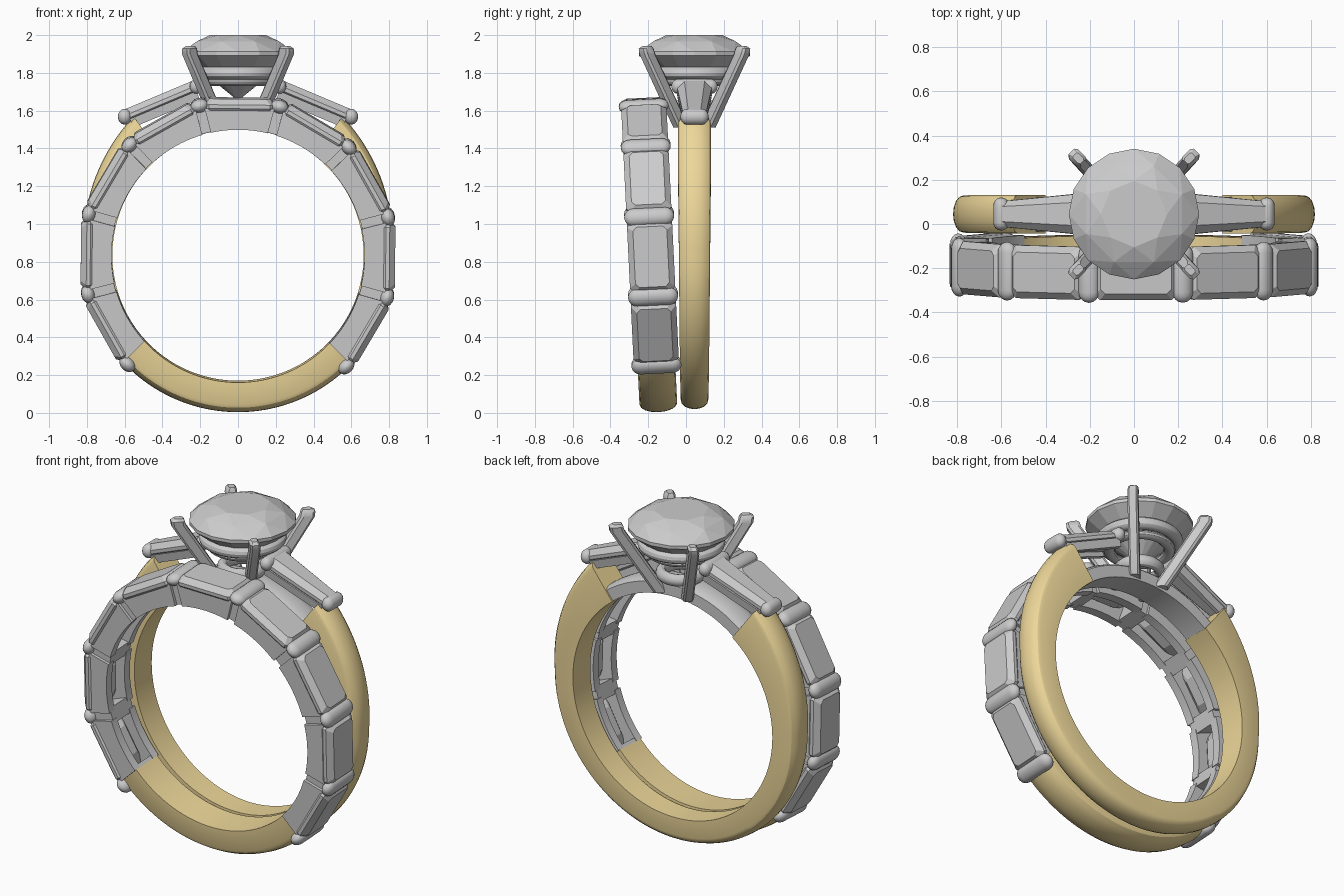
import bpy, bmesh
from math import sin, cos, pi, radians
from mathutils import Vector, Matrix

if "Cube" in bpy.data.objects:
    bpy.data.objects.remove(bpy.data.objects["Cube"])

gold = bpy.data.materials.new("gold")
gold.diffuse_color = (0.85, 0.68, 0.32, 1)
gold.use_nodes = True
gold.node_tree.nodes["Principled BSDF"].inputs["Base Color"].default_value = gold.diffuse_color


def finish(name, bm, place=None, mat=None, smooth=True):
    bmesh.ops.recalc_face_normals(bm, faces=bm.faces)
    me = bpy.data.meshes.new(name)
    bm.to_mesh(me)
    bm.free()
    ob = bpy.data.objects.new(name, me)
    bpy.context.collection.objects.link(ob)
    if place:
        me.transform(place)
    if mat:
        me.materials.append(mat)
    if smooth:
        bpy.ops.object.select_all(action='DESELECT')
        ob.select_set(True)
        bpy.context.view_layer.objects.active = ob
        bpy.ops.object.shade_smooth_by_angle(angle=radians(30))
    return ob


def loft(bm, sections, closed=False):
    rows = [[bm.verts.new(p) for p in s] for s in sections]
    n = len(rows[0])
    pairs = list(zip(rows, rows[1:])) + ([(rows[-1], rows[0])] if closed else [])
    for a, b in pairs:
        for i in range(n):
            j = (i + 1) % n
            bm.faces.new((a[i], a[j], b[j], b[i]))
    if not closed:
        bm.faces.new(rows[0])
        bm.faces.new(rows[-1])


def on_ring(r, a, y):
    return Vector((r * sin(a), y, r * cos(a)))


def band(name, place, a0, a1, ri, ro, half, dome=0.045, mat=None, steps=72):
    """Domed band; ro and half are functions of the angle from the top."""
    bm = bmesh.new()
    secs = []
    for k in range(steps + 1):
        a = radians(a0 + (a1 - a0) * k / steps)
        h, o = half(a), ro(a)
        sec = [on_ring(ri, a, -h), on_ring(ri, a, h)]
        sec += [on_ring(o - dome + dome * sin(t * pi / 8), a, h * cos(t * pi / 8)) for t in range(9)]
        secs.append(sec)
    loft(bm, secs)
    return finish(name, bm, place, mat)


def bar(name, place, length, rx, rz):
    """Rounded bar lying along y."""
    bm = bmesh.new()
    secs = []
    for s in (-1, 1):
        for k in range(5):
            t = (k + 0.15) / 4.15 * pi / 2
            t = t if s < 0 else pi / 2 - (4 - (4 - k)) / 4.15 * pi / 2
            y = s * (length / 2 - rx + rx * cos(t))
            secs.append([(rx * sin(t) * cos(u * pi / 8), y, rz * sin(t) * sin(u * pi / 8)) for u in range(16)])
    loft(bm, secs)
    return finish(name, bm, place)


def oct_rect(hx, hy, z, c):
    return [(hx - c, hy, z), (hx, hy - c, z), (hx, c - hy, z), (hx - c, -hy, z),
            (c - hx, -hy, z), (-hx, c - hy, z), (-hx, hy - c, z), (c - hx, hy, z)]


# ---- wedding ring: nine step-cut stones on a tilted band
ring_b = (Matrix.Translation((0, -0.185, 0.835)) @ Matrix.Rotation(radians(2.8), 4, 'X')
          @ Matrix.Rotation(radians(0.6), 4, 'Y'))
band("wedding_band", ring_b, 133, 227, 0.67, lambda a: 0.832, lambda a: 0.1, mat=gold)

for k in range(-4, 5):
    m = ring_b @ Matrix.Rotation(radians(30 * k), 4, 'Y')
    bm = bmesh.new()
    loft(bm, [oct_rect(0.08, 0.03, 0.705, 0.01), oct_rect(0.18, 0.112, 0.772, 0.02),
              oct_rect(0.187, 0.12, 0.782, 0.025), oct_rect(0.187, 0.12, 0.802, 0.025),
              oct_rect(0.16, 0.09, 0.832, 0.02)])
    finish("wedding_stone", bm, m, smooth=False)
    # gallery rails either side of the window
    bm = bmesh.new()
    for s in (-1, 1):
        prof = [on_ring(0.67, radians(-13 + 26 * i / 10), 0) for i in range(11)]
        prof += [Vector((0.185, 0, 0.782)), Vector((-0.185, 0, 0.782))]
        loft(bm, [[p + Vector((0, s * y, 0)) for p in prof] for y in (0.06, 0.112)])
    finish("wedding_gallery", bm, m)

for k in range(-5, 5):
    m = ring_b @ Matrix.Rotation(radians(30 * k + 15), 4, 'Y')
    bar("wedding_prong_bar", m @ Matrix.Translation((0, 0, 0.82)), 0.265, 0.048, 0.036)
    bm = bmesh.new()
    loft(bm, [[(x, y, z) for x, y in ((-w, -.095), (w, -.095), (w, .095), (-w, .095))]
              for z, w in ((0.673, 0.045), (0.81, 0.03))])
    finish("wedding_post", bm, m)

# ---- engagement ring: gold shank thickening to the shoulders
CY = 0.045
ring_a = Matrix.Translation((0, CY, 0.835))


def shank_r(a):
    d = abs(pi - a)          # 0 at the bottom
    t = max(0, (d - pi / 2) / radians(53))
    return 0.815 + 0.06 * t + 0.045 * t * t


band("engagement_shank", ring_a, 37, 323, 0.665, shank_r,
     lambda a: 0.072 + 0.015 * min(1, abs(pi - a) / 2.2), mat=gold, steps=96)
band("head_gallery", ring_a, -39, 39, 0.667, lambda a: 0.755, lambda a: 0.078, dome=0.02, steps=32)

# tapered side stones, their rails and end bars
for s in (-1, 1):
    outer, inner = Vector((0.6, 0, 1.568)), Vector((0.22, 0, 1.728))
    d = (inner - outer).normalized()
    n = Vector((-d.z, 0, d.x)) * -1

    def taper(name, prof, smooth):
        bm = bmesh.new()
        secs = []
        for p, w in ((outer + d * 0.02, 0.062), (inner - d * 0.01, 0.098)):
            secs.append([Vector((s * (p + n * h).x, CY + f * w, (p + n * h).z)) for f, h in prof])
        loft(bm, secs)
        finish(name, bm, smooth=smooth)

    taper("side_stone", [(-0.5, -0.045), (-0.95, -0.015), (-0.95, 0.005), (-0.55, 0.036),
                         (0.55, 0.036), (0.95, 0.005), (0.95, -0.015), (0.5, -0.045)], False)
    for q in (-1, 1):
        taper("side_rail", [(q * 0.55, -0.07), (q * 0.9, -0.07), (q * 0.98, -0.022), (q * 0.6, -0.022)], True)
    bar("side_outer_bar", Matrix.Translation((s * 0.6, CY, 1.568)), 0.15, 0.036, 0.042)
    bar("side_inner_bar", Matrix.Translation((s * 0.22, CY, 1.728)), 0.245, 0.036, 0.04)

# ---- centre stone: faceted round brilliant
bm = bmesh.new()
for r, z, cnt, off in ((0.15, 2.0, 8, 0), (0.235, 1.967, 8, 0.5), (0.295, 1.912, 16, 0),
                       (0.295, 1.892, 16, 0), (0.01, 1.66, 8, 0.5)):
    for i in range(cnt):
        a = 2 * pi * (i + off) / cnt
        bm.verts.new((r * cos(a), CY + r * sin(a), z))
bmesh.ops.convex_hull(bm, input=bm.verts[:])
finish("centre_stone", bm, smooth=False)

# basket rings under the stone
for name, R, z, tr, tz in (("basket_ring", 0.205, 1.80, 0.036, 0.034),
                           ("lower_basket_ring", 0.165, 1.752, 0.032, 0.022),
                           ("base_collar", 0.11, 1.62, 0.03, 0.035)):
    bm = bmesh.new()
    loft(bm, [[((R + tr * cos(v * pi / 6)) * cos(u * pi / 24), CY + (R + tr * cos(v * pi / 6)) * sin(u * pi / 24),
                z + tz * sin(v * pi / 6)) for v in range(12)] for u in range(48)], closed=True)
    finish(name, bm)

# four claws splaying from the gallery up to the girdle
for sx in (-1, 1):
    for sy in (-1, 1):
        bm = bmesh.new()
        rad = Vector((sx, sy, 0)).normalized()
        tan = Vector((-rad.y, rad.x, 0))
        secs = []
        for x, y, z, g in ((0.09, 0.07, 1.51, 1), (0.255, 0.25, 1.90, 1), (0.256, 0.256, 1.928, 0.95),
                           (0.252, 0.252, 1.942, 0.6)):
            c = Vector((sx * x, CY + sy * y, z))
            secs.append([c + rad * p[0] * 0.04 * g + tan * p[1] * 0.029 * g
                         for p in oct_rect(1, 1, 0, 0.35)])
        loft(bm, secs)
        finish("claw", bm)
